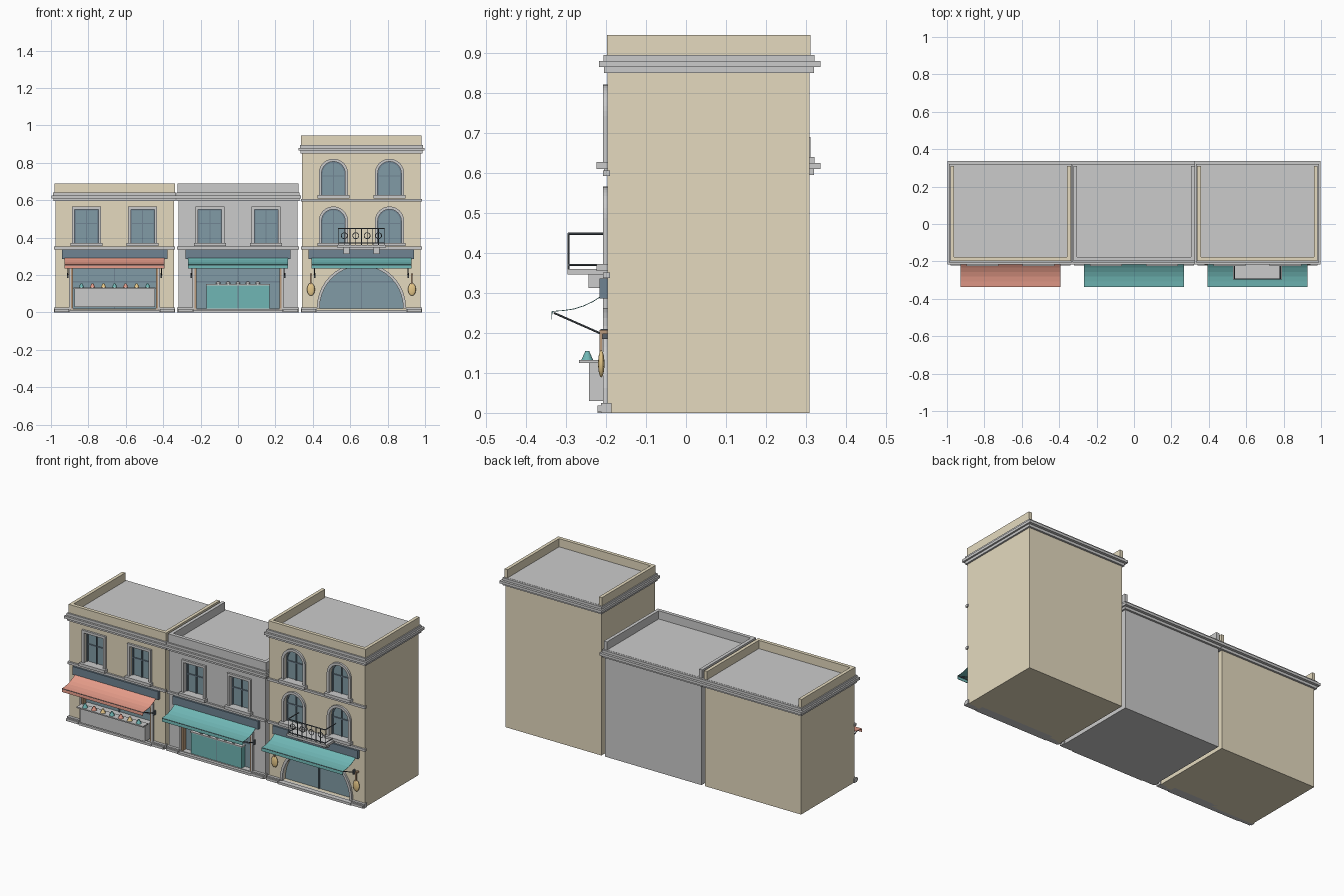
import bpy, bmesh, math
from mathutils import Vector

if "Cube" in bpy.data.objects:
    bpy.data.objects.remove(bpy.data.objects["Cube"])

def mat(name, r, g, b):
    m = bpy.data.materials.new(name)
    m.diffuse_color = (r, g, b, 1)
    m.use_nodes = True
    m.node_tree.nodes["Principled BSDF"].inputs["Base Color"].default_value = m.diffuse_color
    return m

TAN = mat("sandstone", .78, .70, .52)
GLASS = mat("glass", .22, .33, .38)
NAVY = mat("navy", .16, .23, .29)
RED = mat("terracotta", .78, .33, .25)
TEAL = mat("teal", .16, .47, .46)
GOLD = mat("gold", .80, .58, .25)
IRON = mat("iron", .10, .12, .14)
WOOD = mat("wood", .50, .33, .20)

def finish(name, bm, m=None, smooth=False):
    bmesh.ops.recalc_face_normals(bm, faces=bm.faces)
    me = bpy.data.meshes.new(name)
    bm.to_mesh(me)
    bm.free()
    if m:
        me.materials.append(m)
    for p in me.polygons:
        p.use_smooth = smooth
    ob = bpy.data.objects.new(name, me)
    bpy.context.collection.objects.link(ob)
    return ob

def add_prism(bm, pts, y0, y1):
    f = [bm.verts.new((x, y0, z)) for x, z in pts]
    b = [bm.verts.new((x, y1, z)) for x, z in pts]
    n = len(pts)
    bm.faces.new(f)
    bm.faces.new(b[::-1])
    for i in range(n):
        j = (i + 1) % n
        bm.faces.new((f[i], b[i], b[j], f[j]))

def prism(name, pts, y0, y1, m=None):
    bm = bmesh.new()
    add_prism(bm, pts, y0, y1)
    return finish(name, bm, m)

def box(name, x0, x1, y0, y1, z0, z1, m=None):
    return prism(name, [(x0, z0), (x1, z0), (x1, z1), (x0, z1)], y0, y1, m)

def opening(cx, w, z0, z1, arch):
    # rectangular or round-headed outline, w = half width
    if not arch:
        return [(cx - w, z0), (cx + w, z0), (cx + w, z1), (cx - w, z1)]
    return [(cx - w, z0), (cx + w, z0)] + [
        (cx + w * math.cos(math.pi * i / 20), z1 - w + w * math.sin(math.pi * i / 20)) for i in range(21)]

def ring(name, outer, inner, y0, y1, m=None):
    bm = bmesh.new()
    loops = [[bm.verts.new((x, y, z)) for x, z in pts]
             for pts, y in ((outer, y0), (inner, y0), (inner, y1), (outer, y1))]
    n = len(outer)
    for k in range(4):
        a, b = loops[k], loops[(k + 1) % 4]
        for i in range(n):
            j = (i + 1) % n
            bm.faces.new((a[i], a[j], b[j], b[i]))
    return finish(name, bm, m)

def rod(name, a, b, r, m=None):
    a, b = Vector(a), Vector(b)
    bm = bmesh.new()
    bmesh.ops.create_cone(bm, cap_ends=True, segments=8, radius1=r, radius2=r, depth=(b - a).length)
    rot = (b - a).to_track_quat('Z', 'Y').to_matrix().to_4x4()
    rot.translation = (a + b) / 2
    bmesh.ops.transform(bm, matrix=rot, verts=bm.verts)
    return finish(name, bm, m)

def ball(name, c, s, m=None):
    bm = bmesh.new()
    bmesh.ops.create_uvsphere(bm, u_segments=20, v_segments=12, radius=1)
    for v in bm.verts:
        v.co = Vector((c[i] + v.co[i] * s[i] for i in range(3)))
    return finish(name, bm, m, True)

F, BK = -.196, .309          # wall front and back
PANE = -.168                 # glass plane

def building(tag, cx, hw, top, wall, arch, floors, awn):
    box_top = top - .05
    body = box(tag + "_walls", cx - hw, cx + hw, F, BK, 0, box_top - .002, wall)
    wins = [(cx + s * .15, .365 + .255 * k) for k in range(floors) for s in (-1, 1)]
    wh = .187
    shop_arch = arch
    shop = opening(cx, .225, .02, .25 if arch else .285, shop_arch)
    # recesses cut into the front wall
    bm = bmesh.new()
    for x, z in wins:
        add_prism(bm, opening(x, .064, z, z + wh, arch), -.3, PANE)
    add_prism(bm, shop, -.3, PANE)
    cutter = finish("cutter", bm)
    mod = body.modifiers.new("recess", 'BOOLEAN')
    mod.object, mod.solver = cutter, 'EXACT'
    bpy.context.view_layer.objects.active = body
    bpy.ops.object.modifier_apply(modifier=mod.name)
    bpy.data.objects.remove(cutter)
    # windows
    for x, z in wins:
        prism(tag + "_window_glass", opening(x, .064, z, z + wh, arch), PANE - .006, PANE, GLASS)
        ring(tag + "_window_surround", opening(x, .078, z - .004, z + wh + .014, arch),
             opening(x, .063, z, z + wh - .001, arch), -.208, F + .004)
        ring(tag + "_window_sash", opening(x, .063, z, z + wh - .001, arch),
             opening(x, .057, z + .006, z + wh - .007, arch), PANE - .014, PANE, NAVY)
        box(tag + "_window_mullion", x - .003, x + .003, PANE - .013, PANE, z, z + wh - .004, NAVY)
        box(tag + "_window_transom", x - .061, x + .061, PANE - .012, PANE, z + .107, z + .113, NAVY)
        box(tag + "_window_sill", x - .086, x + .086, -.224, -.172, z - .01, z + .007)
    # string courses
    for k in range(floors):
        z = .337 + .255 * k
        box(tag + "_string_course", cx - hw - .006, cx + hw + .006, -.207, F + .006, z, z + .014)
    # cornice, roof and three-sided parapet
    for z, ex in ((.05, .01), (.035, .024), (.02, .011)):
        d = min(ex, .337 - hw)
        box(tag + "_cornice", cx - hw - d, cx + hw + d, F - ex * .9, BK + ex * 1.15,
            top - .045 - z, top - .03 - z)
    box(tag + "_roof", cx - hw + .002, cx + hw - .002, F + .002, BK, box_top - .01, box_top + .001)
    pw = hw + .005
    box(tag + "_parapet_front", cx - pw, cx + pw, F - .001, F + .02, box_top - .004, top, wall)
    for s in (-1, 1):
        xs = sorted((cx + s * pw, cx + s * (pw - .02)))
        box(tag + "_parapet_side", *xs, F + .02, BK + .002, box_top - .004, top, wall)
    # plinth and doorstep
    for s in (-1, 1):
        xs = sorted((cx + s * .238, cx + s * (hw + .006)))
        box(tag + "_plinth", *xs, -.212, F + .01, 0, .025)
        xs = sorted((cx + s * .243, cx + s * (hw + .003)))
        box(tag + "_plinth_foot", *xs, -.222, -.21, .003, .018)
    box(tag + "_doorstep", cx - .24, cx + .24, -.222, PANE, 0, .014)
    # shop front
    prism(tag + "_shop_glass", shop, PANE - .006, PANE, GLASS)
    if arch:
        ring(tag + "_shop_arch", opening(cx, .238, .02, .263, True), opening(cx, .223, .02, .248, True),
             -.208, F + .004)
    else:
        ring(tag + "_shop_surround", opening(cx, .243, .016, .289, False),
             opening(cx, .232, .02, .285, False), -.208, F + .004)
        for s in (-1, 1):
            box(tag + "_shop_post", cx + s * .228 - .006, cx + s * .228 + .006, -.204, PANE, .014, .285, WOOD)
    box(tag + "_shop_mullion", cx - .003, cx + .003, PANE - .013, PANE, .015, .245, NAVY)
    tw = .185 if arch else .224
    box(tag + "_shop_transom", cx - tw, cx + tw, PANE - .012, PANE, .161, .168, NAVY)
    # blank fascia board
    box(tag + "_fascia", cx - .282, cx + .282, -.216, F + .004, .286, .336, NAVY)
    # awning: sagging sheet with hanging valance
    prof = [(-.212, .292), (-.232, .279), (-.255, .268), (-.28, .260), (-.307, .256), (-.335, .254), (-.336, .234)]
    bm = bmesh.new()
    rows = [[bm.verts.new((cx + s * .268, y, z)) for y, z in prof] for s in (-1, 1)]
    for i in range(len(prof) - 1):
        bm.faces.new((rows[0][i], rows[1][i], rows[1][i + 1], rows[0][i + 1]))
    sheet = finish(tag + "_awning", bm, awn)
    sol = sheet.modifiers.new("thickness", 'SOLIDIFY')
    sol.thickness, sol.offset = .002, 0
    for s in (-1, 1):
        x = cx + s * .25
        rod(tag + "_awning_arm", (x, -.33, .25), (x, -.21, .197), .0025, IRON)
        box(tag + "_arm_plate", x - .004, x + .004, -.214, F, .185, .21, IRON)
    rod(tag + "_awning_bar", (cx - .268, -.334, .252), (cx + .268, -.334, .252), .0025, IRON)

building("left", -.66, .317, .69, TAN, False, 1, RED)
building("middle", 0, .319, .69, None, False, 1, TEAL)
building("right", .66, .317, .945, TAN, True, 2, TEAL)

# spice stall on the left shop
cx = -.66
box("stall_counter", cx - .215, cx + .215, -.243, -.172, .03, .125)
box("stall_shelf", cx - .22, cx + .22, -.268, -.22, .125, .132)
for i in range(7):
    bm = bmesh.new()
    bmesh.ops.create_cone(bm, cap_ends=True, segments=16, radius1=.015, radius2=.005, depth=.023)
    bmesh.ops.translate(bm, vec=(cx + (i - 3) * .059, -.247, .143), verts=bm.verts)
    finish("spice_pile", bm, (RED, GOLD, TEAL)[(i + 2) % 3])

# food counter in the middle shop
box("food_counter", -.168, .168, -.205, -.17, .016, .145, TEAL)
box("food_counter_top", -.172, .172, -.208, -.17, .145, .151)
box("food_counter_seam", -.002, .002, -.207, -.2, .016, .145, NAVY)
for i in range(5):
    ball("dish", ((i - 2) * .053, -.19, .156), (.012, .012, .008))

# balcony on the right building
cx, yf = .66, -.294
box("balcony_slab", cx - .13, cx + .13, -.297, F + .01, .346, .36)
for s in (-1, 1):
    box("balcony_bracket", cx + s * .08 - .016, cx + s * .08 + .016, -.244, F + .01, .312, .346)
    x = cx + s * .122
    rod("balcony_side_rail", (x, yf, .448), (x, F, .448), .003, IRON)
    rod("balcony_side_lower_rail", (x, yf, .37), (x, F, .37), .002, IRON)
for z in (.448, .37):
    rod("balcony_rail", (cx - .124, yf, z), (cx + .124, yf, z), .003, IRON)
for i in range(9):
    x = cx - .122 + i * .0305
    rod("balcony_baluster", (x, yf, .36), (x, yf, .448), .002, IRON)
for i in range(4):
    bpy.ops.mesh.primitive_torus_add(location=(cx + (i - 1.5) * .061, yf, .41), rotation=(math.pi / 2, 0, 0),
                                     major_radius=.016, minor_radius=.002, major_segments=20, minor_segments=6)
    bpy.context.object.name = "balcony_ring"
    bpy.context.object.data.materials.append(IRON)

# stringed instruments hung beside the arch
for s in (-1, 1):
    x = cx + s * .27
    ball("lute_body", (x, -.212, .123), (.021, .008, .034), GOLD)
    box("lute_neck", x - .004, x + .004, -.217, -.209, .15, .2, WOOD)
    box("lute_head", x - .006, x + .006, -.217, F, .197, .207, WOOD)
